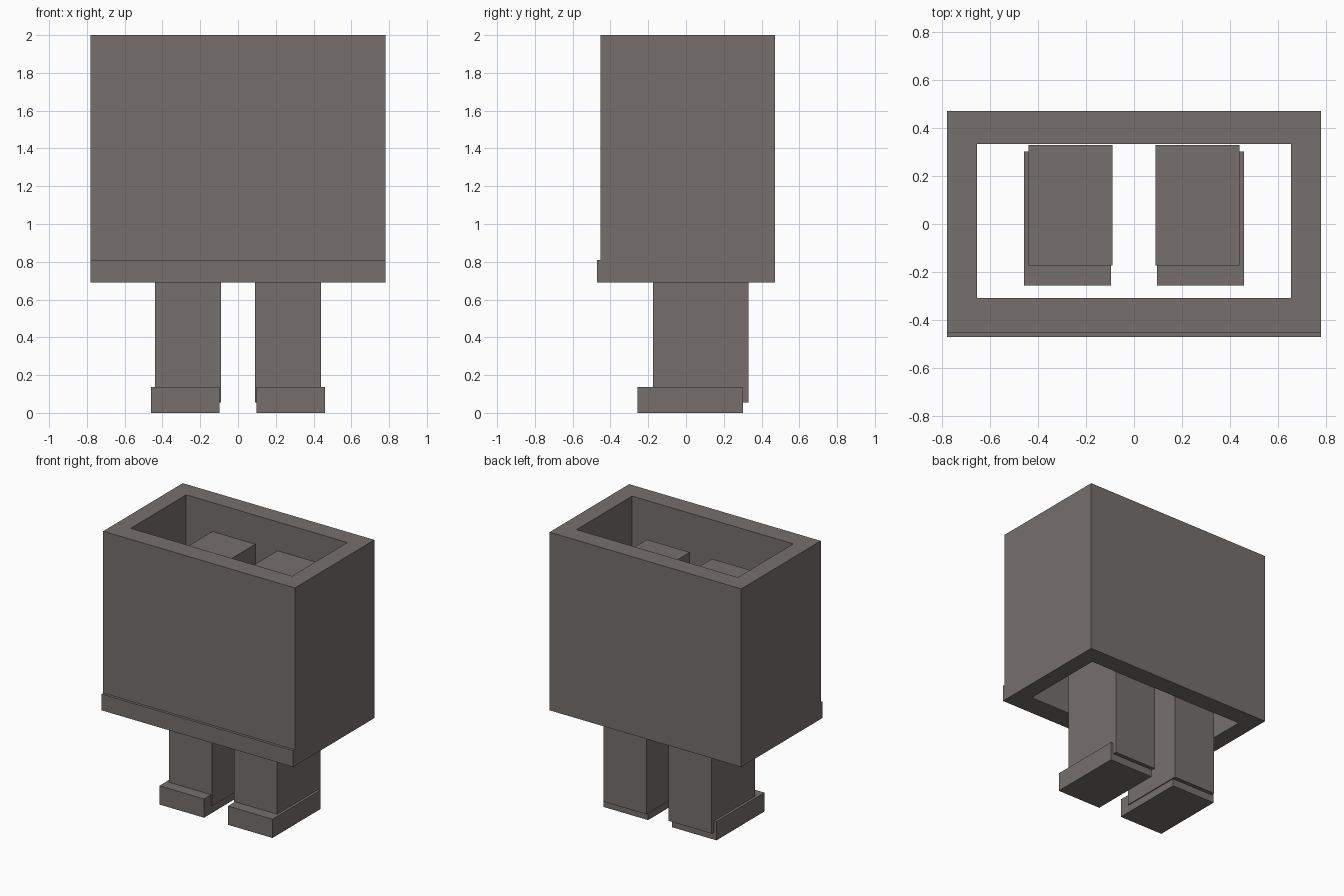
import bpy
import bmesh
from mathutils import Vector

if "Cube" in bpy.data.objects:
    bpy.data.objects.remove(bpy.data.objects["Cube"], do_unlink=True)

# Single warm grey material
grey = bpy.data.materials.new("warm_grey")
grey.use_nodes = True
colour = (0.181, 0.162, 0.153, 1)
grey.diffuse_color = colour
grey.node_tree.nodes["Principled BSDF"].inputs["Base Color"].default_value = colour


def add_object(name, bm):
    bmesh.ops.recalc_face_normals(bm, faces=bm.faces)
    mesh = bpy.data.meshes.new(name)
    bm.to_mesh(mesh)
    bm.free()
    mesh.materials.append(grey)
    obj = bpy.data.objects.new(name, mesh)
    bpy.context.collection.objects.link(obj)
    return obj


def box(name, low, high):
    low, high = Vector(low), Vector(high)
    bm = bmesh.new()
    bmesh.ops.create_cube(bm, size=1)
    for v in bm.verts:
        v.co = (low + high) / 2 + v.co * (high - low)
    return add_object(name, bm)


def rectangle(bm, x, y0, y1, z):
    return [bm.verts.new(p) for p in
            ((-x, y0, z), (x, y0, z), (x, y1, z), (-x, y1, z))]


def tube(name, outer, inner, z0, z1):
    """Rectangular tube open at both ends; outer and inner are (x, y0, y1)."""
    bm = bmesh.new()
    loops = [rectangle(bm, *outer, z0), rectangle(bm, *outer, z1),
             rectangle(bm, *inner, z1), rectangle(bm, *inner, z0)]
    for k in range(4):
        a, b = loops[k], loops[(k + 1) % 4]
        for i in range(4):
            j = (i + 1) % 4
            bm.faces.new((a[i], a[j], b[j], b[i]))
    return add_object(name, bm)


# Hollow body with a raised lip along the lower front edge
BOTTOM = 0.69
FRONT = -0.453
tube("body_shell", (0.78, FRONT, 0.472), (0.656, -0.31, 0.335), BOTTOM, 2)
box("front_lip", (-0.78, -0.472, BOTTOM), (0.78, FRONT, 0.81))

# Legs reach up inside the shell, feet wrap their lower ends
for side, s in (("left", 1), ("right", -1)):
    leg_x = sorted((s * 0.09, s * 0.44))
    foot_x = sorted((s * 0.097, s * 0.46))
    box(side + "_leg", (leg_x[0], -0.174, 0.055), (leg_x[1], 0.33, 1.79))
    box(side + "_foot", (foot_x[0], -0.256, 0), (foot_x[1], 0.302, 0.138))
